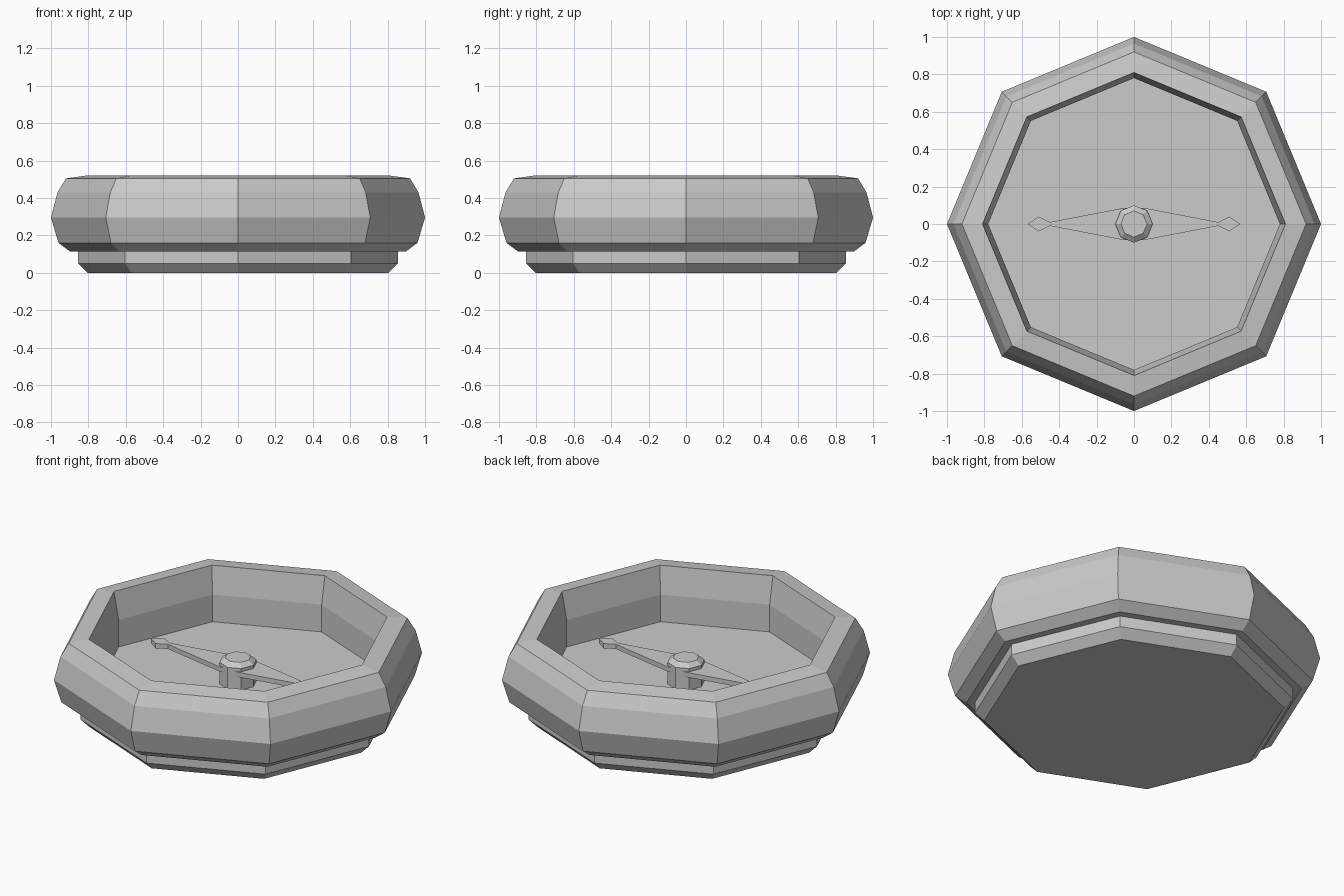
import bpy, bmesh
from math import cos, sin, pi

if "Cube" in bpy.data.objects:
    bpy.data.objects.remove(bpy.data.objects["Cube"])


def finish(bm, name):
    bmesh.ops.recalc_face_normals(bm, faces=bm.faces)
    mesh = bpy.data.meshes.new(name)
    bm.to_mesh(mesh)
    bm.free()
    obj = bpy.data.objects.new(name, mesh)
    bpy.context.collection.objects.link(obj)
    return obj


def octagon_lathe(name, profile, sides=8):
    """Sweep a (radius, z) profile round z and cap both ends."""
    bm = bmesh.new()
    rings = [[bm.verts.new((r * cos(2 * pi * i / sides), r * sin(2 * pi * i / sides), z))
              for i in range(sides)] for r, z in profile]
    for a, b in zip(rings, rings[1:]):
        for i in range(sides):
            j = (i + 1) % sides
            bm.faces.new((a[i], a[j], b[j], b[i]))
    bm.faces.new(rings[0])
    bm.faces.new(rings[-1])
    return finish(bm, name)


def plate(name, outline, z0, z1):
    """Extrude a flat outline from z0 to z1."""
    bm = bmesh.new()
    face = bm.faces.new([bm.verts.new((x, y, z0)) for x, y in outline])
    ext = bmesh.ops.extrude_face_region(bm, geom=[face])
    for v in ext["geom"]:
        if isinstance(v, bmesh.types.BMVert):
            v.co.z = z1
    return finish(bm, name)


# Case: stepped foot, bulging rim, inner wall, then the dial floor as end cap
octagon_lathe("compass_case", [
    (0.805, 0.0), (0.855, 0.05), (0.855, 0.115),
    (0.90, 0.115), (0.96, 0.16), (1.0, 0.295), (0.965, 0.43), (0.92, 0.505),
    (0.81, 0.52), (0.78, 0.36), (0.78, 0.20)])

# Central pivot post with bevelled top
octagon_lathe("pivot_post", [(0.10, 0.20), (0.10, 0.327), (0.07, 0.35)])

# Needle: long tapered blade with a small diamond at each end
half = [(0.57, 0.0), (0.51, 0.04), (0.45, 0.01), (0.06, 0.085)]
upper = half + [(-x, y) for x, y in reversed(half)]
lower = [(x, -y) for x, y in reversed(upper[1:-1])]
plate("compass_needle", upper + lower, 0.28, 0.308)
